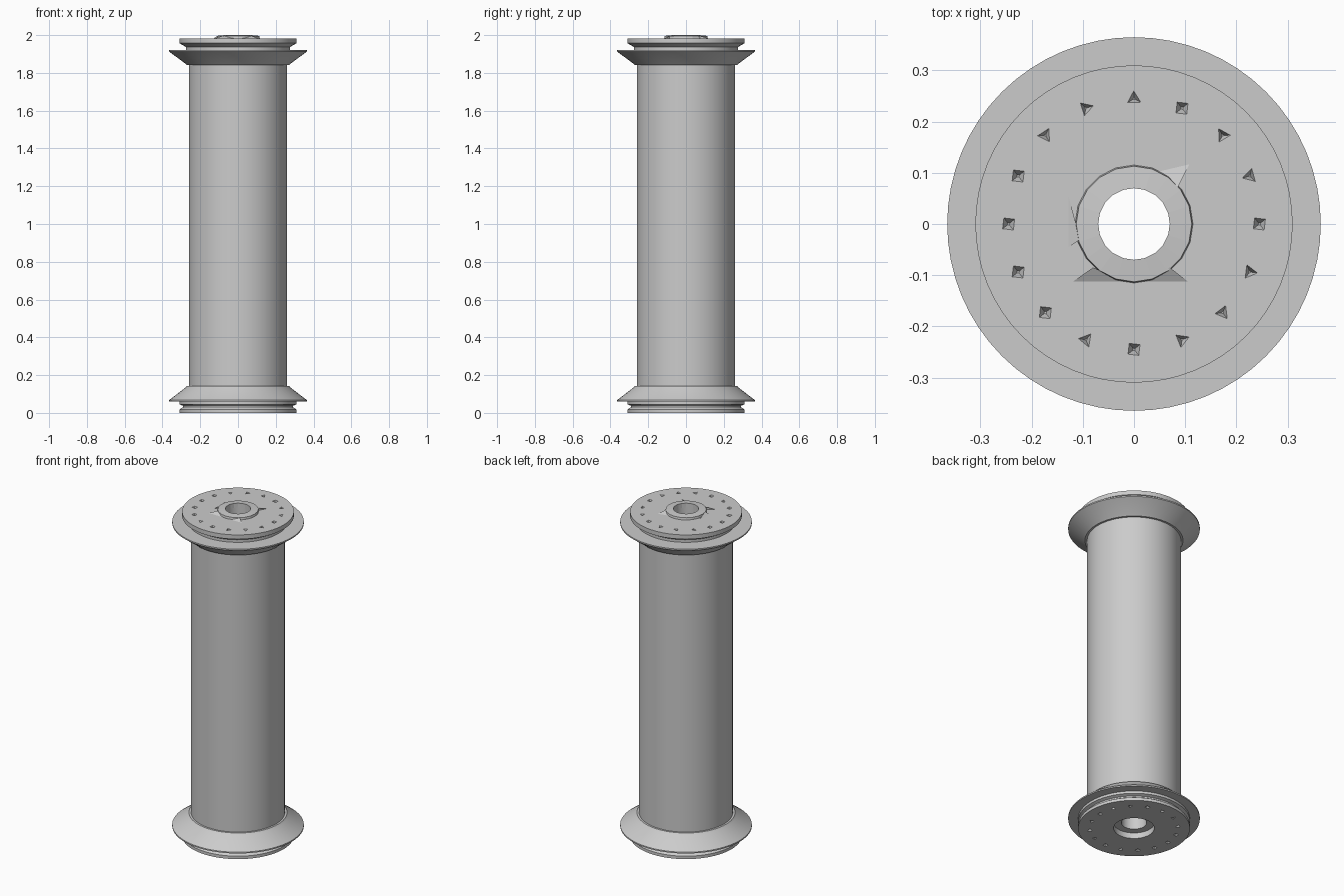
import bpy, bmesh, math
from mathutils import Matrix

cube = bpy.data.objects.get("Cube")
if cube:
    bpy.data.objects.remove(cube)

grey = bpy.data.materials.new("light grey")
grey.use_nodes = True
color = (0.6, 0.6, 0.6, 1)
grey.diffuse_color = color
grey.node_tree.nodes["Principled BSDF"].inputs["Base Color"].default_value = color


def make(name, bm):
    mesh = bpy.data.meshes.new(name)
    bmesh.ops.recalc_face_normals(bm, faces=bm.faces)
    bm.to_mesh(mesh)
    bm.free()
    mesh.materials.append(grey)
    obj = bpy.data.objects.new(name, mesh)
    bpy.context.collection.objects.link(obj)
    return obj


def lathe(name, profile, sides):
    """Revolve a closed (radius, height) outline around z."""
    bm = bmesh.new()
    rings = [[bm.verts.new((r * math.cos(a), r * math.sin(a), z)) for r, z in profile]
             for a in (math.tau * i / sides for i in range(sides))]
    n = len(profile)
    for i in range(sides):
        a, b = rings[i], rings[(i + 1) % sides]
        for j in range(n):
            k = (j + 1) % n
            bm.faces.new((a[j], b[j], b[k], a[k]))
    return make(name, bm)


def smooth(obj):
    bpy.ops.object.select_all(action='DESELECT')
    obj.select_set(True)
    bpy.context.view_layer.objects.active = obj
    bpy.ops.object.shade_smooth_by_angle(angle=math.radians(25))


BORE, BOSS, DISC = 0.07, 0.113, 0.31
TOP = 1.983

# Spool: tube, flared flanges, necks and end discs, with a bore and a bottom counterbore
spool = lathe("spool_body", [
    (BORE, 0.035), (BOSS, 0.035), (BOSS, 0),
    (DISC, 0), (DISC, 0.018), (0.292, 0.03), (0.292, 0.038), (DISC, 0.045), (DISC, 0.06),
    (0.365, 0.06), (0.365, 0.068), (0.28, 0.132), (0.272, 0.142), (0.26, 0.142),
    (0.26, 1.842), (0.272, 1.842), (0.28, 1.85), (0.365, 1.913), (0.365, 1.921),
    (0.275, 1.921), (0.275, 1.937), (DISC, 1.957), (DISC, TOP), (BORE, TOP)], 64)

# Ring of small pyramid pits in both end discs
SQUARE = {0, 3, 7, 8, 9, 10, 12}
bm = bmesh.new()
for i in range(16):
    a = math.tau * i / 16
    for z, flip in ((TOP, math.pi), (0, 0)):
        place = (Matrix.Translation((0.245 * math.cos(a), 0.245 * math.sin(a), z))
                 @ Matrix.Rotation(flip, 4, 'X') @ Matrix.Rotation(i * 1.3 if i not in SQUARE else 0.9, 4, 'Z'))
        bmesh.ops.create_cone(bm, cap_ends=True, segments=4 if i in SQUARE else 3,
                              radius1=0.027, radius2=0.003, depth=0.036, matrix=place)
pits = make("pit_cutter", bm)
pits.hide_render = True
pits.hide_set(True)
cut = spool.modifiers.new("pits", 'BOOLEAN')
cut.object = pits
cut.operation = 'DIFFERENCE'
cut.solver = 'EXACT'
bpy.context.view_layer.objects.active = spool
bpy.ops.object.modifier_apply(modifier=cut.name)
bpy.data.objects.remove(pits)
smooth(spool)

# Raised collar around the bore
lathe("top_collar", [(BORE, TOP - 0.01), (BOSS + 0.004, TOP - 0.01), (BOSS, 1.996), (BORE, 2.0)], 20)


# Thin chipped ridges around the collar
def shard(name, start, end, peak):
    bm = bmesh.new()
    base = [bm.verts.new((x, y, TOP - 0.004)) for x, y in (start, end, peak)]
    tip = bm.verts.new((peak[0], peak[1], 1.997))
    bm.faces.new(base)
    for i in range(3):
        bm.faces.new((base[i], base[(i + 1) % 3], tip))
    make(name, bm)


shard("front_left_chip", (0.0, -0.12), (0.115, -0.12), (0.07, -0.085))
shard("front_right_chip", (-0.13, -0.12), (0.0, -0.12), (-0.08, -0.085))
shard("right_chip", (-0.135, -0.05), (-0.135, 0.08), (-0.105, -0.03))
shard("back_chip", (0.03, 0.11), (0.115, 0.13), (0.085, 0.07))
